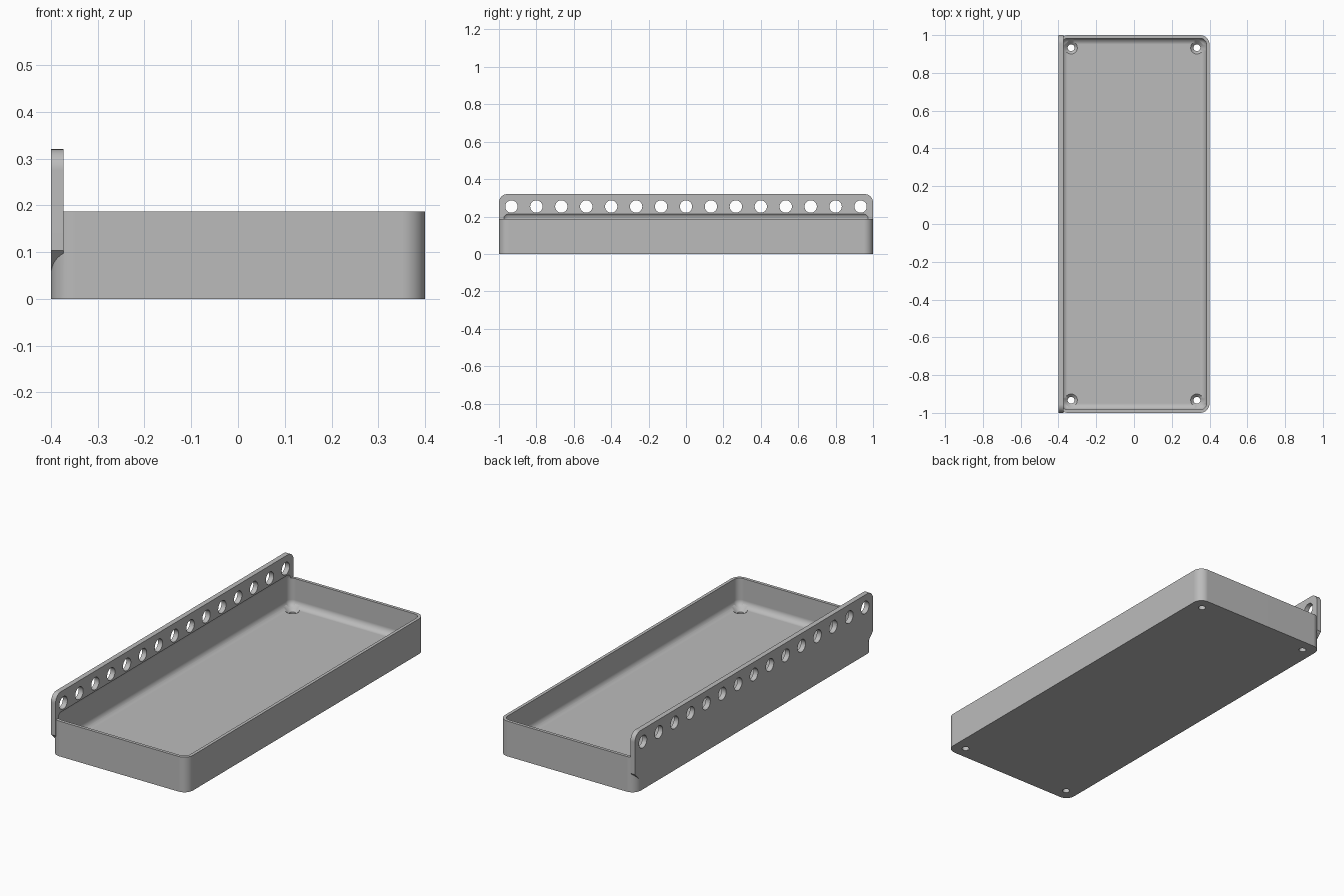
import bpy
import bmesh
from math import pi, radians
from mathutils import Matrix, Vector

if "Cube" in bpy.data.objects:
    bpy.data.objects.remove(bpy.data.objects["Cube"])

LENGTH, WIDTH, HEIGHT = 2.0, 0.8, 0.187
WALL, FLOOR, RADIUS, FILLET = 0.0167, 0.04, 0.05, 0.033
PITCH = 2 / 15

grey = bpy.data.materials.new("grey_plastic")
grey.use_nodes = True
grey.diffuse_color = (0.5, 0.5, 0.5, 1)
grey.node_tree.nodes["Principled BSDF"].inputs["Base Color"].default_value = grey.diffuse_color


def finish(name, bm):
    bmesh.ops.recalc_face_normals(bm, faces=bm.faces)
    mesh = bpy.data.meshes.new(name)
    bm.to_mesh(mesh)
    bm.free()
    mesh.materials.append(grey)
    obj = bpy.data.objects.new(name, mesh)
    bpy.context.collection.objects.link(obj)
    return obj


def round_edges(bm, edges, radius):
    bmesh.ops.bevel(bm, geom=edges, offset=radius, segments=10,
                    profile=0.5, affect='EDGES', clamp_overlap=True)


def rounded_box(name, low, high, radius, vertical_only):
    low, high = Vector(low), Vector(high)
    bm = bmesh.new()
    bmesh.ops.create_cube(bm, size=1, matrix=Matrix.Translation((low + high) / 2)
                          @ Matrix.Diagonal((*(high - low), 1)))
    edges = [e for e in bm.edges if not vertical_only
             or abs(e.verts[0].co.z - e.verts[1].co.z) > 0.01]
    round_edges(bm, edges, radius)
    return finish(name, bm)


def round_cutters(name, spots, r_low, r_high, depth, turn=Matrix()):
    bm = bmesh.new()
    for spot in spots:
        bmesh.ops.create_cone(bm, cap_ends=True, segments=40, radius1=r_low,
                              radius2=r_high, depth=depth,
                              matrix=Matrix.Translation(spot) @ turn)
    return finish(name, bm)


def combine(target, other, operation):
    mod = target.modifiers.new(operation, 'BOOLEAN')
    mod.object, mod.operation, mod.solver = other, operation, 'EXACT'
    bpy.context.view_layer.objects.active = target
    bpy.ops.object.modifier_apply(modifier=mod.name)
    bpy.data.objects.remove(other)


# Tray body
tray = rounded_box("tray", (-WIDTH / 2, -LENGTH / 2, 0),
                   (WIDTH / 2, LENGTH / 2, HEIGHT), RADIUS, True)

# Mounting rail: rounded top corners, sloped lower corners
half, top = LENGTH / 2, 0.32
inner = half - RADIUS
profile = [(-inner, 0.053), (inner, 0.053), (half, 0.103),
           (half, top), (-half, top), (-half, 0.103)]
bm = bmesh.new()
face = bm.faces.new([bm.verts.new((-WIDTH / 2, y, z)) for y, z in profile])
extruded = bmesh.ops.extrude_face_region(bm, geom=[face])["geom"]
bmesh.ops.translate(bm, vec=(0.0267, 0, 0),
                    verts=[v for v in extruded if isinstance(v, bmesh.types.BMVert)])
corner_edges = [e for e in bm.edges if all(v.co.z > top - 0.01 for v in e.verts)
                and abs(e.verts[0].co.y - e.verts[1].co.y) < 0.01]
round_edges(bm, corner_edges, 0.045)
combine(tray, finish("mounting_rail", bm), 'UNION')

# Filleted cavity, which also undercuts the rail
cavity = rounded_box("cavity", (-WIDTH / 2 + WALL, -half + WALL, FLOOR),
                     (WIDTH / 2 - WALL, half - WALL, 0.222), FILLET, False)
combine(tray, cavity, 'DIFFERENCE')

# Row of rail holes
rail_spots = [(-WIDTH / 2, i * PITCH, 0.2533) for i in range(-7, 8)]
combine(tray, round_cutters("rail_holes", rail_spots, 0.033, 0.033, 0.2,
                            Matrix.Rotation(pi / 2, 4, 'Y')), 'DIFFERENCE')

# Countersunk screw holes in the floor
corners = [(sx * 0.333, sy * 0.933) for sx in (-1, 1) for sy in (-1, 1)]
combine(tray, round_cutters("screw_holes", [(x, y, 0) for x, y in corners],
                            0.018, 0.018, 0.2), 'DIFFERENCE')
combine(tray, round_cutters("countersinks", [(x, y, FLOOR) for x, y in corners],
                            0.018, 0.048, 0.03), 'DIFFERENCE')

# Smooth fillets with clean flat faces
bpy.ops.object.select_all(action='DESELECT')
tray.select_set(True)
bpy.context.view_layer.objects.active = tray
bpy.ops.object.shade_smooth_by_angle(angle=radians(30))
weighted = tray.modifiers.new("weighted_normals", 'WEIGHTED_NORMAL')
weighted.keep_sharp = True
